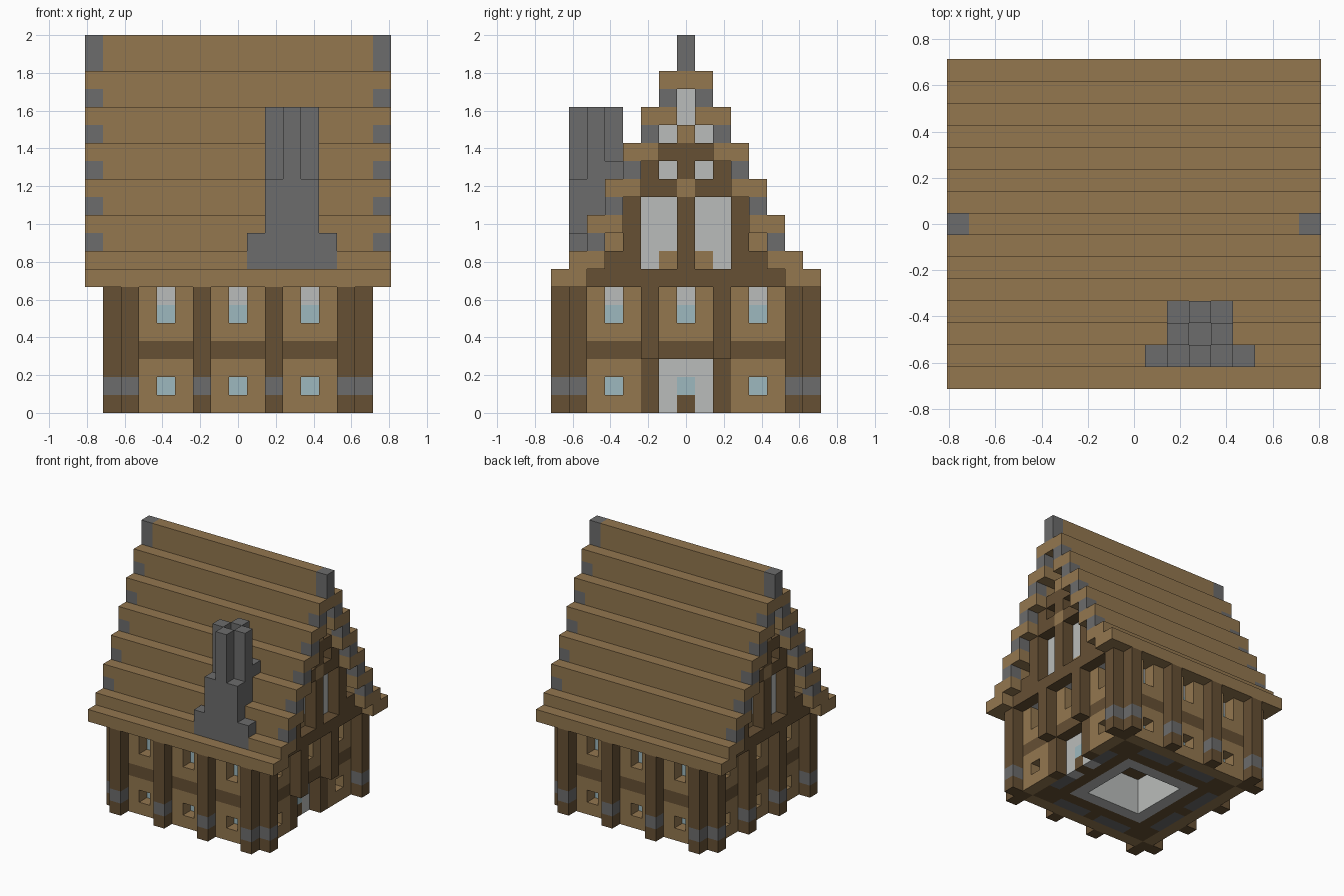
import bpy
import bmesh
from math import radians
from mathutils import Vector

if "Cube" in bpy.data.objects:
    bpy.data.objects.remove(bpy.data.objects["Cube"], do_unlink=True)

UNIT = 2 / 21          # edge length of one block
COLOURS = {
    "plank_brown": (0.292, 0.184, 0.078),
    "timber_dark": (0.133, 0.080, 0.034),
    "stone_grey": (0.150, 0.150, 0.150),
    "panel_white": (0.490, 0.505, 0.495),
    "window_blue": (0.337, 0.485, 0.520),
}
PLANK, TIMBER, STONE, WHITE, GLASS = COLOURS


def make_material(name, rgb):
    mat = bpy.data.materials.new(name)
    mat.use_nodes = True
    mat.diffuse_color = (*rgb, 1)
    mat.node_tree.nodes["Principled BSDF"].inputs["Base Color"].default_value = (*rgb, 1)
    return mat


MATERIALS = {name: make_material(name, rgb) for name, rgb in COLOURS.items()}
blocks = {}            # block position -> (part, colour)


def put(part, colour, xs, ys, zs):
    """Fill a box of blocks; each range is a number or an inclusive pair."""
    spans = [(s, s) if isinstance(s, int) else s for s in (xs, ys, zs)]
    rx, ry, rz = [range(a, b + 1) for a, b in spans]
    for x in rx:
        for y in ry:
            for z in rz:
                blocks[x, y, z] = (part, colour)


# Ground floor slab with a central opening, and the storey above it
put("floor", TIMBER, (-5, 5), (-5, 5), 0)
for a in range(-4, 5):
    if a % 4:
        for s in (-5, 5):
            put("floor", STONE, a, s, 0)
            put("floor", STONE, s, a, 0)
put("floor", WHITE, (-3, 3), (-3, 3), (0, 2))
for x in range(-2, 3):
    for y in range(-2, 3):
        for z in range(3):
            del blocks[x, y, z]
put("upper_floor", TIMBER, (-5, 5), (-5, 5), 3)

# Four walls with a white lining, a timber band and recessed windows
for along_x in (True, False):
    for side in (-1, 1):
        for a in range(-6, 7):
            for z in range(7):
                def cell(depth):
                    return (a, side * depth, z) if along_x else (side * depth, a, z)
                window = a in (-4, 0, 4) and z in (1, 5, 6)
                if not window:
                    blocks[cell(6)] = ("walls", TIMBER if z == 3 else PLANK)
                if abs(a) < 6 and z > 0:
                    pane = window and z != 6
                    blocks[cell(5)] = ("windows", GLASS) if pane else ("wall_lining", WHITE)

# Corner posts and wall posts with a stone course near the foot
for s in (-1, 1):
    for t in (-1, 1):
        for x, y in ((6, 6), (7, 6), (6, 7), (2, 7), (7, 2)):
            put("posts", TIMBER, s * x, t * y, (0, 6))
            put("posts", STONE, s * x, t * y, 1)

# Doorway on the right end: posts stop above it, panel set back
for y in range(-2, 3):
    for z in range(3):
        blocks.pop((7, y, z), None)
        blocks.pop((6, y, z), None)
for y in (-2, 2):
    put("door_frame", TIMBER, 6, y, (0, 2))
put("door", WHITE, 5, (-1, 1), (0, 2))
put("door", TIMBER, 5, 0, 0)
put("door", GLASS, 5, 0, 1)

# Gable pattern, from the middle outwards, one string per course from the eaves up:
# D timber, B plank, b recessed plank, w recessed white
GABLE = ["DDDDDD", "DbwDD", "DwwDb", "DwwD", "DwwD", "BDD",
         "DwD", "DD", "Bw", "w", "w"]
for level, row in enumerate(GABLE, start=7):
    for col, key in enumerate(row):
        for s in (-1, 1):
            for y in (-col, col):
                put("gable_wall", PLANK if key == "b" else WHITE, s * 6, y, level)
                if key in "DB":
                    put("gable_frame", TIMBER if key == "D" else PLANK, s * 7, y, level)

# Stepped roof with stone ends under every step
for t in (-1, 1):
    for y, z in ((7, 7), (6, 7), (6, 8), (5, 8)):
        put("roof", PLANK, (-8, 8), t * y, z)
    for col in range(5, 0, -1):
        z = 19 - 2 * col
        put("roof", PLANK, (-8, 8), t * col, (z, z + 1))
        put("roof", PLANK, (-8, 8), t * (col - 1), z + 1)
        for x in (-8, 8):
            put("roof", STONE, x, t * col, z)
put("roof_ridge", PLANK, (-8, 8), 0, (19, 20))
for x in (-8, 8):
    put("roof_ridge", STONE, x, 0, (19, 20))

# Chimney: wide foot, body and a cross of four flues
put("chimney", STONE, (1, 5), -6, (8, 9))
put("chimney", STONE, (2, 4), (-6, -5), (10, 12))
put("chimney", STONE, (2, 4), -4, 13)
for x, y in ((3, -6), (2, -5), (4, -5), (3, -4)):
    put("chimney", STONE, x, y, (13, 16))


# Turn each part's exposed block sides into one clean mesh
def build(part):
    bm = bmesh.new()
    slots = []
    for pos, (owner, colour) in blocks.items():
        if owner != part:
            continue
        if colour not in slots:
            slots.append(colour)
        for axis in range(3):
            for sign in (-1, 1):
                n = Vector((0, 0, 0))
                n[axis] = sign
                if tuple(int(p + d) for p, d in zip(pos, n)) in blocks:
                    continue
                u = Vector((0, 0, 0))
                u[(axis + 1) % 3] = 1
                v = n.cross(u)
                centre = Vector(pos) + Vector((0, 0, 0.5)) + n / 2
                ring = [centre + (a * u + b * v) / 2
                        for a, b in ((-1, -1), (1, -1), (1, 1), (-1, 1))]
                face = bm.faces.new([bm.verts.new(p * UNIT) for p in ring])
                face.material_index = slots.index(colour)
    bmesh.ops.remove_doubles(bm, verts=bm.verts, dist=0.001)
    bmesh.ops.dissolve_limit(bm, angle_limit=radians(1), verts=bm.verts,
                             edges=bm.edges, delimit={'MATERIAL'})
    mesh = bpy.data.meshes.new(part)
    bm.to_mesh(mesh)
    bm.free()
    for colour in slots:
        mesh.materials.append(MATERIALS[colour])
    bpy.context.scene.collection.objects.link(bpy.data.objects.new(part, mesh))


for part in sorted({owner for owner, _ in blocks.values()}):
    build(part)
